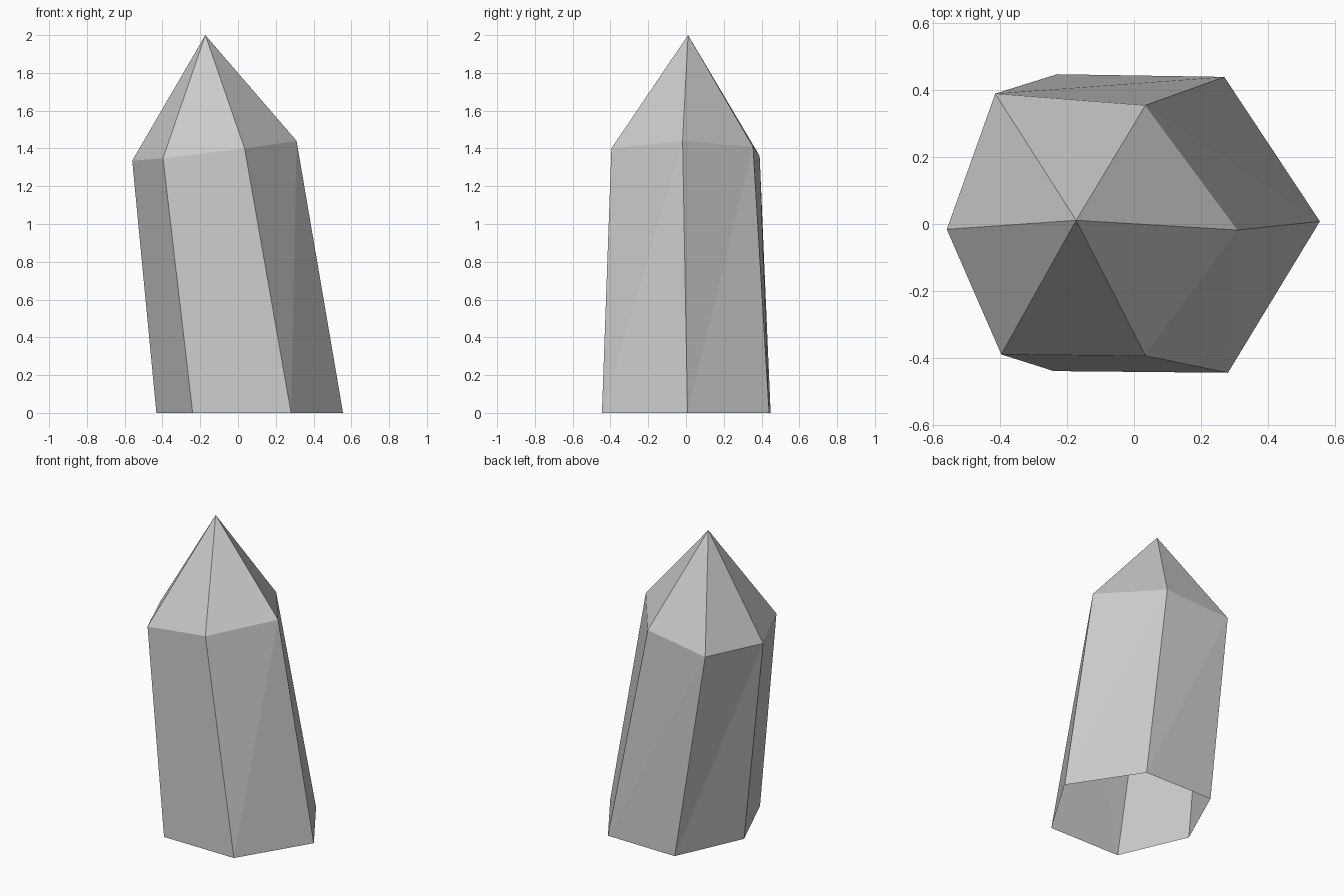
import bpy, bmesh

if "Cube" in bpy.data.objects:
    bpy.data.objects.remove(bpy.data.objects["Cube"])

# Irregular six-sided rings, counter-clockwise from the right, and the tip
base_ring = [(0.556, 0.008, 0), (0.27, 0.44, 0), (-0.23, 0.448, 0),
             (-0.432, 0.003, 0), (-0.24, -0.44, 0), (0.281, -0.445, 0)]
shoulder_ring = [(0.31, -0.018, 1.44), (0.034, 0.355, 1.408), (-0.415, 0.39, 1.36),
                 (-0.56, -0.016, 1.335), (-0.397, -0.39, 1.348), (0.035, -0.395, 1.4)]
tip_point = (-0.173, 0.011, 2.0)

bm = bmesh.new()
base = [bm.verts.new(p) for p in base_ring]
shoulder = [bm.verts.new(p) for p in shoulder_ring]
tip = bm.verts.new(tip_point)

for i in range(6):
    j = (i + 1) % 6
    # Leaning shaft side, split along its diagonal (the underside stays open)
    bm.faces.new((base[i], base[j], shoulder[j]))
    bm.faces.new((base[i], shoulder[j], shoulder[i]))
    # Pointed tip facet
    bm.faces.new((shoulder[i], shoulder[j], tip))

mesh = bpy.data.meshes.new("crystal")
bm.to_mesh(mesh)
bm.free()
crystal = bpy.data.objects.new("crystal", mesh)
bpy.context.collection.objects.link(crystal)
